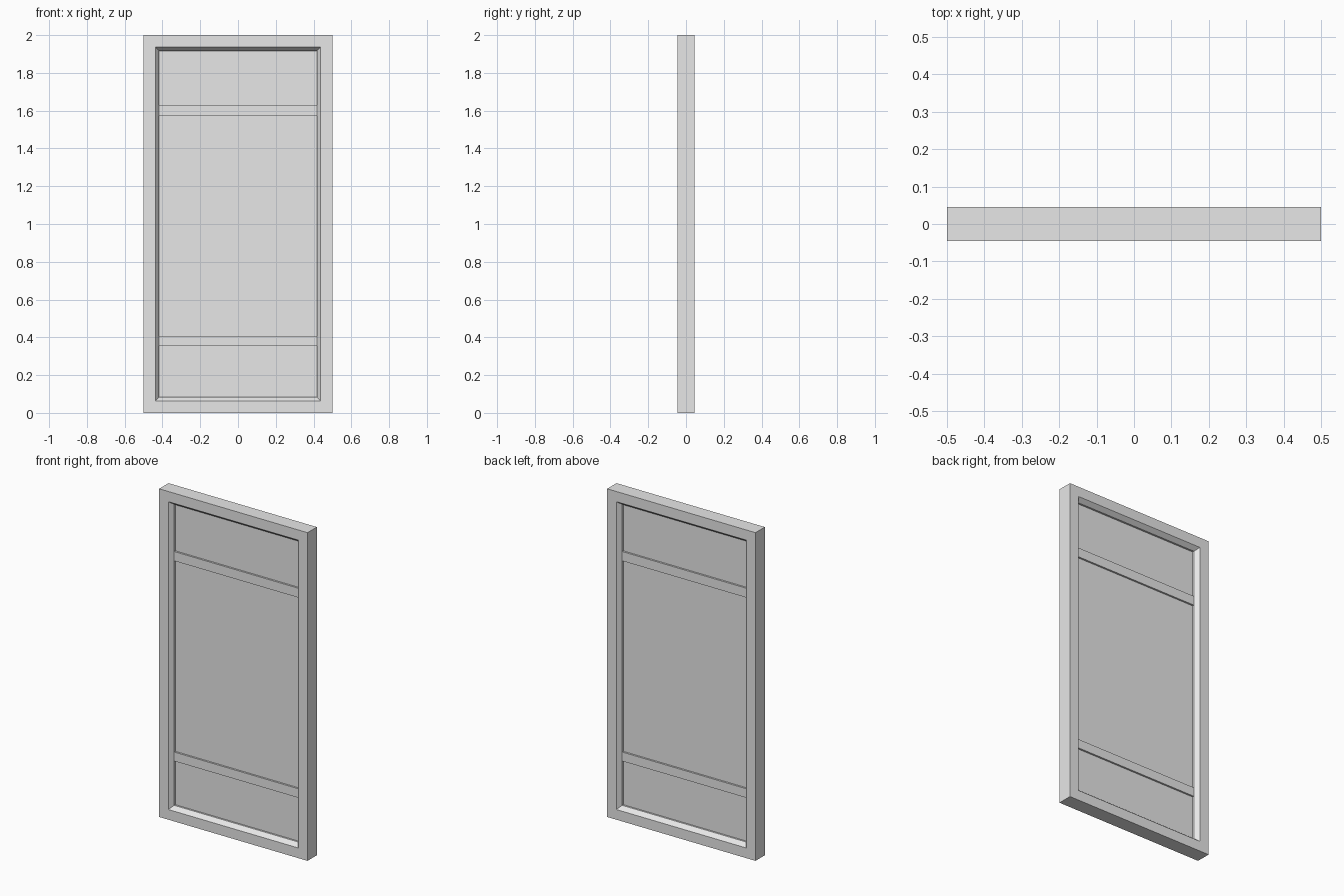
import bpy
import bmesh

cube = bpy.data.objects.get("Cube")
if cube:
    bpy.data.objects.remove(cube, do_unlink=True)

W, H, D = 0.5, 2.0, 0.045        # half width, height, half depth
LIP, INNER = 0.062, 0.083        # frame inset at the face and at the panel
RAIL_Y, PANEL_Y = 0.019, 0.008   # half thicknesses

grey = bpy.data.materials.new("light grey")
grey.use_nodes = True
grey.diffuse_color = (0.8, 0.8, 0.8, 1)
grey.node_tree.nodes["Principled BSDF"].inputs["Base Color"].default_value = grey.diffuse_color


def finish(name, bm):
    bmesh.ops.recalc_face_normals(bm, faces=bm.faces)
    mesh = bpy.data.meshes.new(name)
    bm.to_mesh(mesh)
    bm.free()
    mesh.materials.append(grey)
    obj = bpy.data.objects.new(name, mesh)
    bpy.context.collection.objects.link(obj)


def box(name, half_x, half_y, z0, z1):
    bm = bmesh.new()
    bmesh.ops.create_cube(bm, size=2)
    for v in bm.verts:
        v.co = (v.co.x * half_x, v.co.y * half_y, z1 if v.co.z > 0 else z0)
    finish(name, bm)


# Mitred frame: a bevelled profile (inset, y) swept round the rectangle
profile = [(0, -D), (LIP, -D), (INNER, -RAIL_Y),
           (INNER, RAIL_Y), (LIP, D), (0, D)]
bm = bmesh.new()
rings = []
for inset, y in profile:
    x, low, high = W - inset, inset, H - inset
    rings.append([bm.verts.new((px, y, pz)) for px, pz in
                  ((-x, low), (x, low), (x, high), (-x, high))])
for i, ring in enumerate(rings):
    following = rings[(i + 1) % len(rings)]
    for j in range(4):
        k = (j + 1) % 4
        bm.faces.new((ring[j], ring[k], following[k], following[j]))
finish("frame", bm)

# Recessed panel and the two cross rails, raised on both sides
box("panel", W - INNER, PANEL_Y, INNER, H - INNER)
box("lower_rail", W - INNER, RAIL_Y, 0.353, 0.408)
box("upper_rail", W - INNER, RAIL_Y, 1.573, 1.63)
